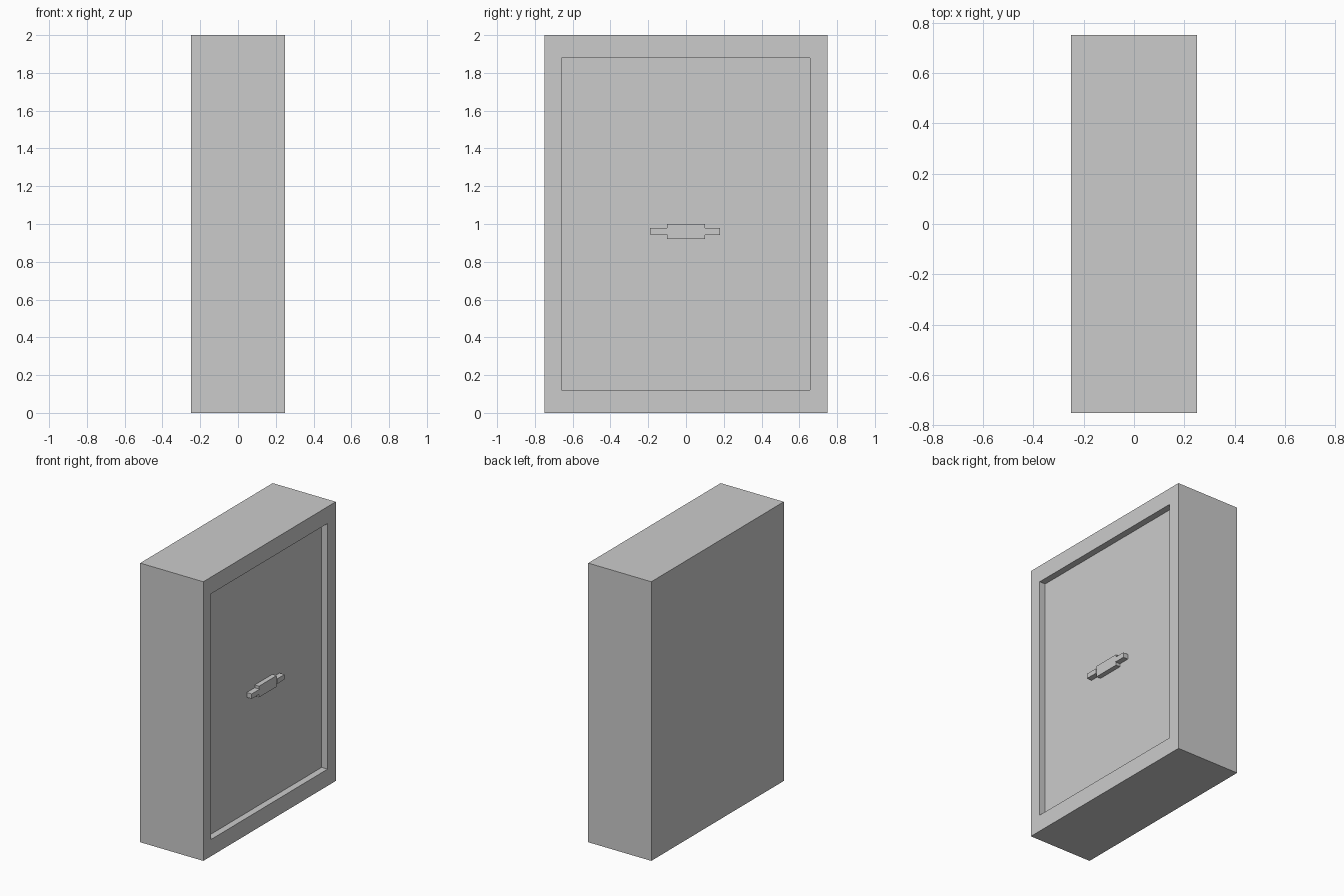
import bpy, bmesh

if "Cube" in bpy.data.objects:
    bpy.data.objects.remove(bpy.data.objects["Cube"])


def box(name, lo, hi):
    """Axis-aligned box between two corners."""
    bm = bmesh.new()
    bmesh.ops.create_cube(bm, size=1)
    for v in bm.verts:
        v.co = [(a + b) / 2 + c * (b - a) for a, b, c in zip(lo, hi, v.co)]
    mesh = bpy.data.meshes.new(name)
    bm.to_mesh(mesh)
    bm.free()
    obj = bpy.data.objects.new(name, mesh)
    bpy.context.collection.objects.link(obj)
    return obj


# Cabinet body
body = box("cabinet_body", (-0.25, -0.75, 0), (0.25, 0.75, 2))

# Recessed door panel on the +x side
bm = bmesh.new()
bm.from_mesh(body.data)
bm.normal_update()
door = max(bm.faces, key=lambda f: f.calc_center_median().x)
bmesh.ops.inset_region(bm, faces=[door], thickness=0.09)
for v in door.verts:
    v.co = (0.25, 0.657 if v.co.y > 0 else -0.66, 1.88 if v.co.z > 1 else 0.12)
bmesh.ops.inset_region(bm, faces=[door], thickness=0)
for v in door.verts:
    v.co.x = 0.203
bm.to_mesh(body.data)
bm.free()

# Door latch: centre block with a narrow arm at each end
box("latch_block", (0.20, -0.10, 0.92), (0.237, 0.10, 1.0))
box("latch_arm_left", (0.20, -0.19, 0.945), (0.242, -0.10, 0.98))
box("latch_arm_right", (0.20, 0.10, 0.942), (0.242, 0.18, 0.978))
